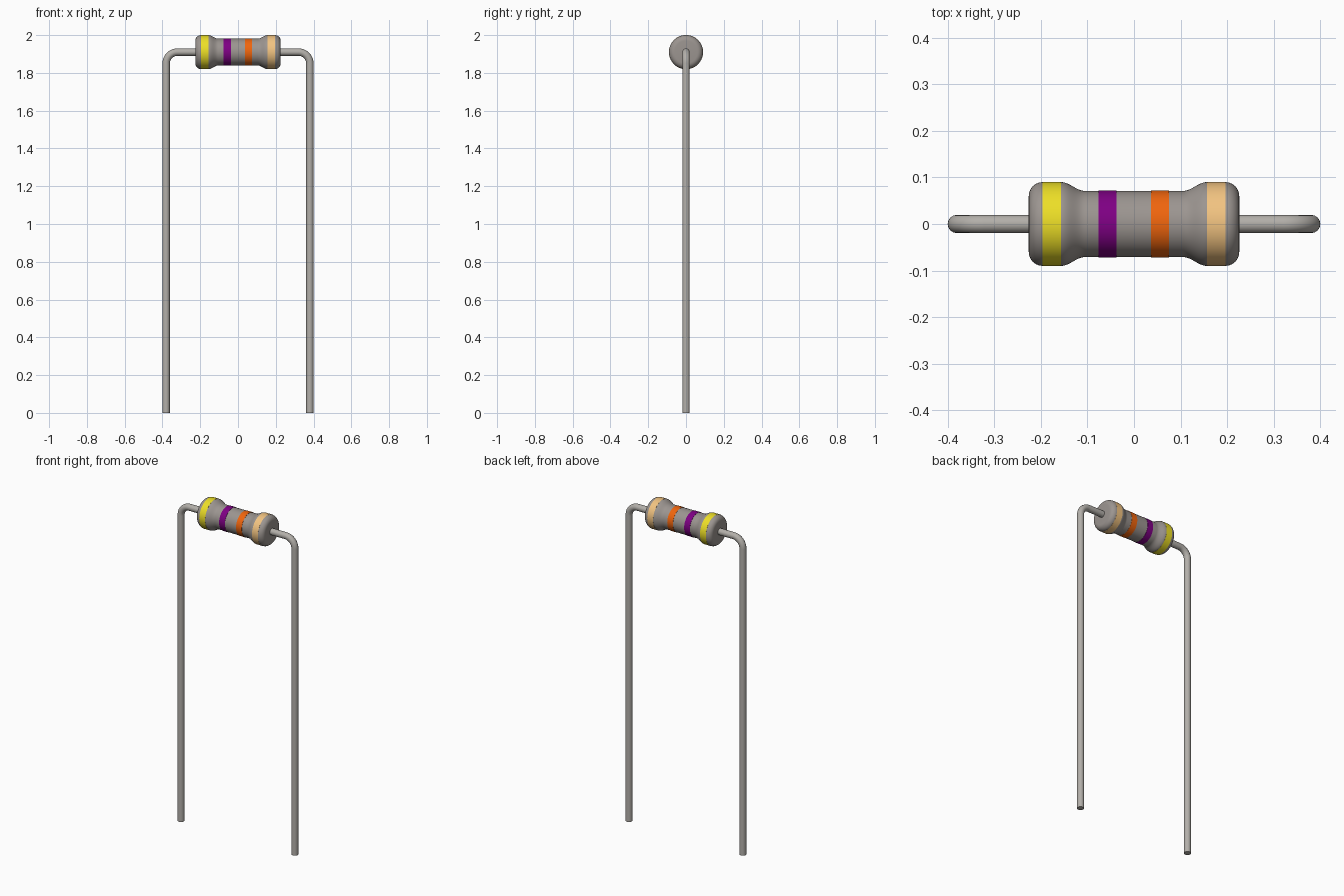
import bpy, bmesh, math
from mathutils import Matrix, Vector

if "Cube" in bpy.data.objects:
    bpy.data.objects.remove(bpy.data.objects["Cube"])

AXIS_Z = 1.91      # height of the body axis
SEG = 64


def finish(obj, color=None):
    bpy.ops.object.select_all(action='DESELECT')
    obj.select_set(True)
    bpy.context.view_layer.objects.active = obj
    bpy.ops.object.shade_smooth_by_angle(angle=math.radians(35))
    if color:
        mat = bpy.data.materials.new(obj.name + "_paint")
        mat.diffuse_color = (*color, 1)
        mat.use_nodes = True
        mat.node_tree.nodes["Principled BSDF"].inputs["Base Color"].default_value = mat.diffuse_color
        obj.data.materials.append(mat)
    return obj


def lathe(name, profile, color=None):
    """Revolve (x, radius) points around the body axis."""
    bm = bmesh.new()
    verts = [bm.verts.new((x, 0, AXIS_Z + r)) for x, r in profile]
    edges = [bm.edges.new(p) for p in zip(verts, verts[1:])]
    bmesh.ops.spin(bm, geom=verts + edges, cent=(0, 0, AXIS_Z), axis=(1, 0, 0),
                   angle=math.tau, steps=SEG, use_duplicate=False)
    bmesh.ops.remove_doubles(bm, verts=bm.verts, dist=1e-5)
    bmesh.ops.recalc_face_normals(bm, faces=bm.faces)
    mesh = bpy.data.meshes.new(name)
    bm.to_mesh(mesh)
    bm.free()
    obj = bpy.data.objects.new(name, mesh)
    bpy.context.collection.objects.link(obj)
    return finish(obj, color)


# Body: rounded end bulbs easing into a thinner waist
half = [(0.226, 0.0)]
for i in range(7):
    a = math.radians(15 * i)
    half.append((0.196 + 0.03 * math.cos(a), 0.060 + 0.03 * math.sin(a)))
for i in range(13):
    t = i / 12
    half.append((0.157 - 0.052 * t, 0.0805 + 0.0095 * math.cos(math.pi * t)))
body = [(-x, r) for x, r in half] + half[::-1]
lathe("resistor_body", body, (0.33, 0.30, 0.28))

# Colour bands: thin sleeves with their edges sunk into the body
bands = [
    ("yellow_band", -0.196, -0.157, 0.0905, (0.85, 0.74, 0.02)),
    ("violet_band", -0.076, -0.038, 0.0722, (0.21, 0.0, 0.23)),
    ("orange_band", 0.037, 0.075, 0.0722, (0.87, 0.13, 0.004)),
    ("tan_band", 0.157, 0.196, 0.0905, (0.89, 0.55, 0.22)),
]
for name, x0, x1, r, color in bands:
    lathe(name, [(x0, r - 0.003), (x0, r), (x1, r), (x1, r - 0.003)], color)

# Wire leads: out from the body, round bend, straight down
R, LEG_X, BEND = 0.0195, 0.3805, 0.06
for side, name in ((-1, "left_lead"), (1, "right_lead")):
    path = [(0.21, AXIS_Z)]
    for i in range(13):
        a = math.radians(90 - 7.5 * i)
        path.append((LEG_X - BEND + BEND * math.cos(a),
                     AXIS_Z - BEND + BEND * math.sin(a)))
    path.append((LEG_X, 0))
    curve = bpy.data.curves.new(name, 'CURVE')
    curve.dimensions = '3D'
    curve.bevel_depth = R
    curve.bevel_resolution = 6
    curve.use_fill_caps = True
    spline = curve.splines.new('POLY')
    spline.points.add(len(path) - 1)
    for p, (x, z) in zip(spline.points, path):
        p.co = (side * x, 0, z, 1)
    obj = bpy.data.objects.new(name, curve)
    bpy.context.collection.objects.link(obj)
    bpy.ops.object.select_all(action='DESELECT')
    obj.select_set(True)
    bpy.context.view_layer.objects.active = obj
    bpy.ops.object.convert(target='MESH')
    finish(bpy.context.view_layer.objects.active, (0.45, 0.43, 0.40))
